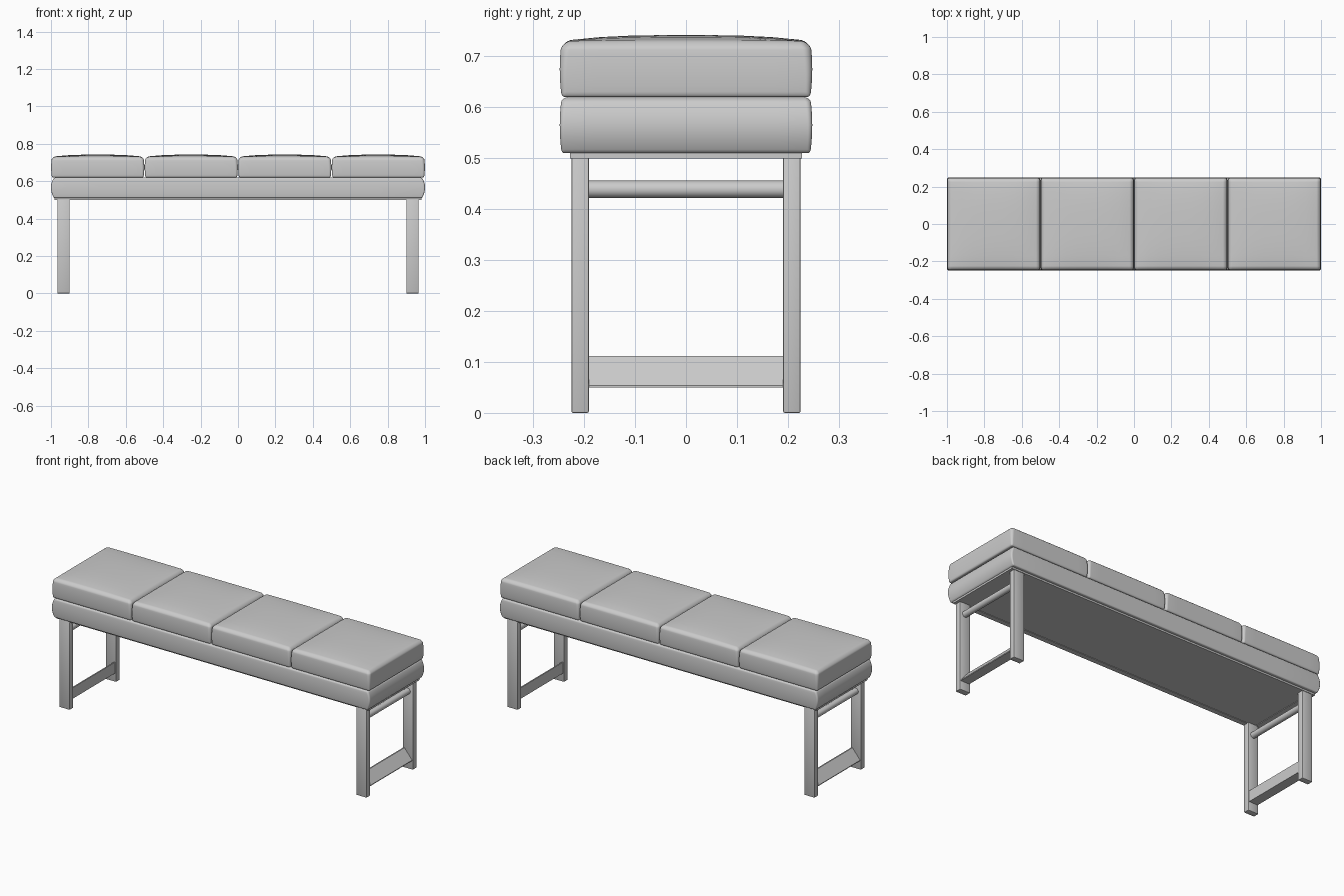
import bpy, bmesh, math
from mathutils import Vector

if "Cube" in bpy.data.objects:
    bpy.data.objects.remove(bpy.data.objects["Cube"])


def finish(name, bm, smooth=True):
    bmesh.ops.recalc_face_normals(bm, faces=bm.faces)
    me = bpy.data.meshes.new(name)
    bm.to_mesh(me)
    bm.free()
    ob = bpy.data.objects.new(name, me)
    bpy.context.collection.objects.link(ob)
    if smooth:
        bpy.context.view_layer.objects.active = ob
        ob.select_set(True)
        bpy.ops.object.shade_smooth_by_angle(angle=math.radians(35))
        ob.select_set(False)
    return ob


def box(name, x, y, z, bevel=0.0):
    bm = bmesh.new()
    bmesh.ops.create_cube(bm, size=1)
    for v in bm.verts:
        v.co = Vector([a[0] + (c + .5) * (a[1] - a[0]) for a, c in zip((x, y, z), v.co)])
    if bevel:
        bmesh.ops.bevel(bm, geom=bm.edges[:], offset=bevel, segments=2,
                        profile=0.5, affect='EDGES')
    return finish(name, bm)


def cushion(name, cx, hx, hy, z0, z1, r_top, r_low, crown):
    """Padded block: rounded box with slightly bulging sides and a domed top."""
    n, k = 16, 4
    half = (hx, hy, (z1 - z0 - crown) / 2)
    bm = bmesh.new()
    bmesh.ops.create_cube(bm, size=2)
    bmesh.ops.subdivide_edges(bm, edges=bm.edges[:], cuts=n - 1, use_grid_fill=True)
    for v in bm.verts:
        t = (v.co.z + 1) / 2
        r = r_low + (r_top - r_low) * t
        p, inner = Vector(), Vector()
        for a in range(3):
            h, s = half[a], math.copysign(1, v.co[a])
            i = abs(v.co[a]) * n / 2          # rings counted from the middle
            m = n / 2 - k
            if i <= m:
                p[a] = s * (h - r) * i / m
                inner[a] = p[a]
            else:
                inner[a] = s * (h - r)
                p[a] = inner[a] + s * r * math.tan((i - m) / k * math.pi / 4)
        d = p - inner
        p = inner + d.normalized() * r
        u, w, q = p.x / hx, p.y / hy, p.z / half[2]
        side = 1 - 0.016 * q * q
        lift = crown * (1 - abs(u) ** 3) * (1 - abs(w) ** 3) * max(0, q)
        v.co = (cx + p.x * side, p.y * side, z0 + half[2] + p.z + lift)
    return finish(name, bm)


# upholstery: one long base and four loose cushions
cushion("base_cushion", 0, 1.0, 0.248, 0.51, 0.62, 0.012, 0.006, 0.0)
for i in range(4):
    cushion(f"seat_cushion_{i + 1}", -0.75 + 0.5 * i, 0.249, 0.248,
            0.62, 0.742, 0.02, 0.008, 0.012)

# shallow frame and panel under the base
for s in (-1, 1):
    box(f"frame_long_rail_{s}", (-0.98, 0.98), sorted((s * 0.20, s * 0.228)), (0.50, 0.515))
    box(f"frame_end_rail_{s}", sorted((s * 0.95, s * 0.98)), (-0.20, 0.20), (0.50, 0.515))
box("underside_panel", (-0.955, 0.955), (-0.205, 0.205), (0.503, 0.515))

for s, side in ((-1, "left"), (1, "right")):
    # legs
    for t, end in ((-1, "front"), (1, "back")):
        box(f"{side}_{end}_leg", sorted((s * 0.90, s * 0.965)),
            sorted((t * 0.191, t * 0.225)), (0, 0.503), 0.003)
    # round upper crossbar
    bm = bmesh.new()
    bmesh.ops.create_cone(bm, cap_ends=True, segments=32, radius1=0.017,
                          radius2=0.017, depth=0.39)
    for v in bm.verts:
        v.co = (s * 0.932 + v.co.x, v.co.z, 0.439 + v.co.y)
    finish(f"{side}_upper_crossbar", bm)
    # wedge-shaped lower crossbar sloping outwards
    bm = bmesh.new()
    prof = ((0.905, 0.05), (0.96, 0.05), (0.96, 0.054), (0.912, 0.112), (0.905, 0.112))
    f = bm.faces.new([bm.verts.new((s * x, -0.194, z)) for x, z in prof])
    ext = bmesh.ops.extrude_face_region(bm, geom=[f])
    bmesh.ops.translate(bm, vec=(0, 0.388, 0),
                        verts=[g for g in ext["geom"] if isinstance(g, bmesh.types.BMVert)])
    finish(f"{side}_lower_crossbar", bm)
